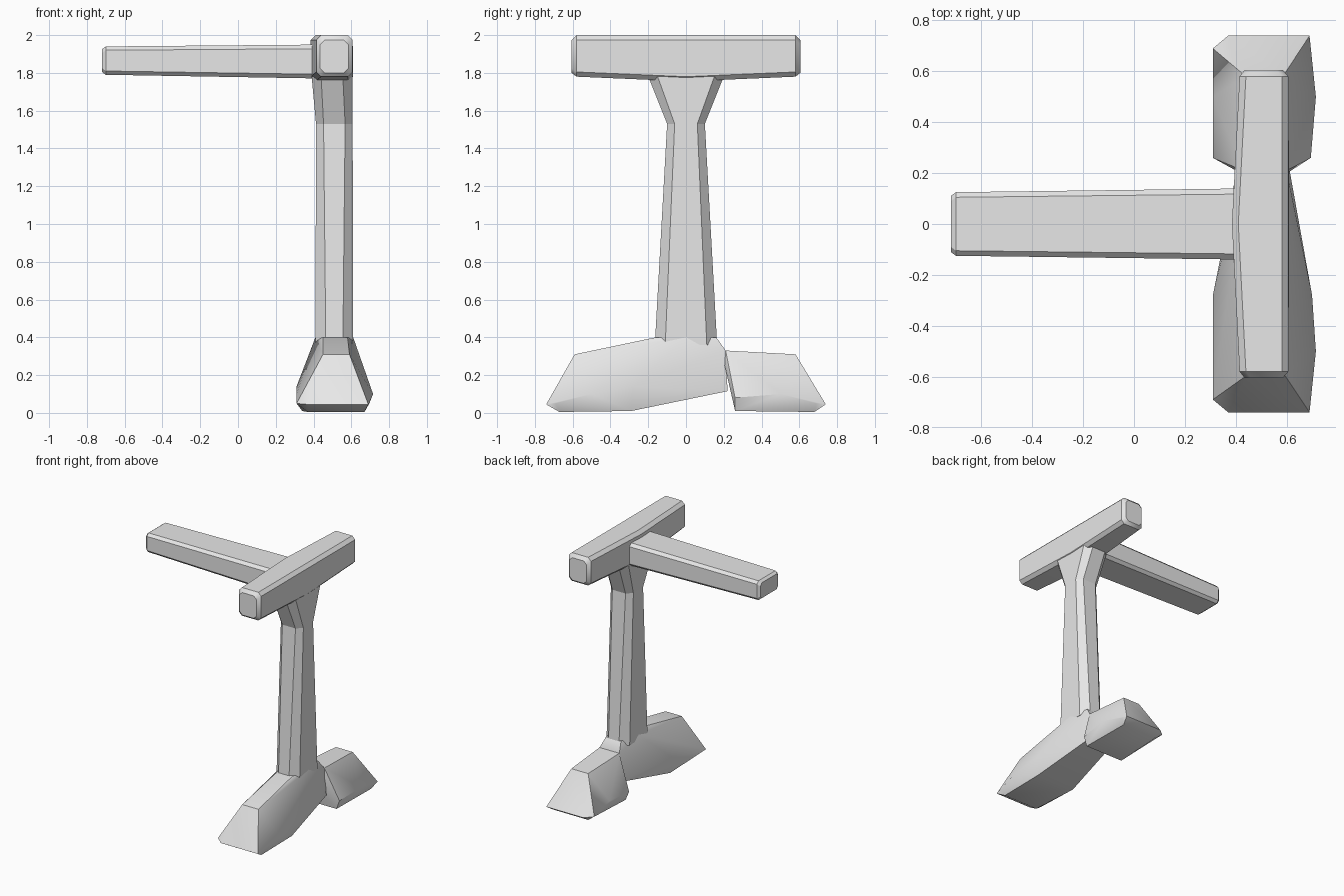
import bpy
import bmesh
from mathutils import Vector

cube = bpy.data.objects.get("Cube")
if cube:
    bpy.data.objects.remove(cube, do_unlink=True)

grey = bpy.data.materials.new("plain_grey")
grey.use_nodes = True
grey.diffuse_color = (0.8, 0.8, 0.8, 1)
grey.node_tree.nodes["Principled BSDF"].inputs["Base Color"].default_value = (0.8, 0.8, 0.8, 1)


def ring(axis, pos, u0, u1, v0, v1, cut):
    """Chamfered rectangle across one axis; u and v are the other two axes in order."""
    uv = []
    for u, du in ((u0, cut), (u1, -cut)):
        for v, dv in ((v0, cut), (v1, -cut)):
            uv += [(u + du, v), (u, v + dv)]
    points = []
    for u, v in uv:
        p = [u, v]
        p.insert(axis, pos)
        points.append(Vector(p))
    return points


def solid(name, points, angle=0.6):
    """Tight skin round a set of section points."""
    bm = bmesh.new()
    for p in points:
        bm.verts.new(p)
    bmesh.ops.convex_hull(bm, input=bm.verts[:])
    loose = [v for v in bm.verts if not v.link_faces]
    bmesh.ops.delete(bm, geom=loose, context="VERTS")
    bmesh.ops.dissolve_limit(bm, angle_limit=0.02, verts=bm.verts[:], edges=bm.edges[:])
    bmesh.ops.recalc_face_normals(bm, faces=bm.faces[:])
    mesh = bpy.data.meshes.new(name)
    bm.to_mesh(mesh)
    bm.free()
    mesh.materials.append(grey)
    obj = bpy.data.objects.new(name, mesh)
    bpy.context.collection.objects.link(obj)
    bpy.ops.object.select_all(action="DESELECT")
    obj.select_set(True)
    bpy.context.view_layer.objects.active = obj
    bpy.ops.object.shade_smooth_by_angle(angle=angle)
    return obj


X, Y, Z = range(3)

# Top bar, bowed slightly towards the arm
bar = ring(Y, 0, 0.385, 0.61, 1.755, 2.0, 0.025)
for s in (-1, 1):
    bar += ring(Y, 0.58 * s, 0.415, 0.607, 1.78, 2.0, 0.025)
    bar += ring(Y, 0.605 * s, 0.435, 0.585, 1.80, 1.975, 0.025)
solid("top_bar", bar)

# Side arm, tapering to its free end
solid("side_arm",
      ring(X, 0.45, -0.14, 0.14, 1.77, 1.95, 0.022)
      + ring(X, -0.70, -0.125, 0.125, 1.79, 1.94, 0.02)
      + ring(X, -0.72, -0.11, 0.11, 1.805, 1.925, 0.02))

# Tapered post and the flare under the top bar
solid("post",
      ring(Z, 0.36, 0.41, 0.61, -0.165, 0.165, 0.055)
      + ring(Z, 1.53, 0.413, 0.607, -0.10, 0.10, 0.04))
solid("post_flare",
      ring(Z, 1.53, 0.413, 0.607, -0.10, 0.10, 0.04)
      + ring(Z, 1.78, 0.39, 0.605, -0.20, 0.20, 0.05))


def across(y, z, x0, x1):
    return [Vector((x0, y, z)), Vector((x1, y, z))]


# Front foot with its raised heel below the post
solid("front_foot",
      across(-0.74, 0.045, 0.37, 0.69)
      + across(-0.67, 0.005, 0.37, 0.67)
      + across(-0.69, 0.05, 0.31, 0.695)
      + across(-0.50, 0.10, 0.31, 0.715)
      + across(-0.29, 0.01, 0.34, 0.67)
      + across(-0.28, 0.14, 0.31, 0.70)
      + across(-0.59, 0.31, 0.45, 0.59)
      + across(-0.16, 0.40, 0.45, 0.58)
      + across(0.0, 0.40, 0.41, 0.61)
      + across(0.16, 0.40, 0.45, 0.58)
      + across(0.21, 0.33, 0.43, 0.60)
      + across(0.22, 0.115, 0.41, 0.61))

# Rear foot
solid("rear_foot",
      across(0.74, 0.045, 0.37, 0.69)
      + across(0.68, 0.005, 0.37, 0.67)
      + across(0.69, 0.05, 0.31, 0.695)
      + across(0.50, 0.10, 0.31, 0.715)
      + across(0.26, 0.08, 0.31, 0.695)
      + across(0.26, 0.01, 0.34, 0.67)
      + across(0.58, 0.31, 0.44, 0.585)
      + across(0.21, 0.33, 0.43, 0.60)
      + across(0.205, 0.25, 0.41, 0.61))
